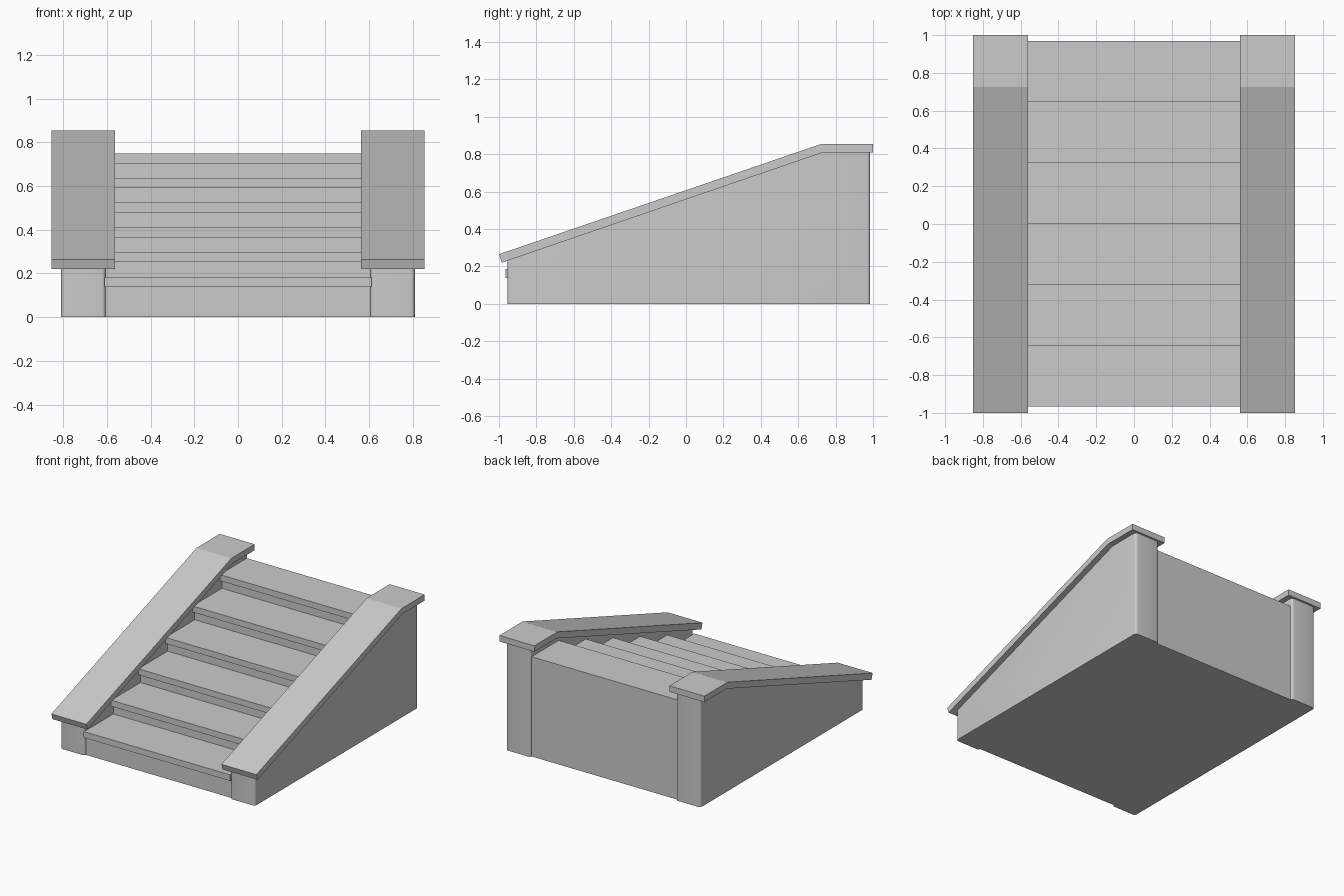
import bpy, bmesh

if "Cube" in bpy.data.objects:
    bpy.data.objects.remove(bpy.data.objects["Cube"], do_unlink=True)

# One plain stone colour
stone = bpy.data.materials.new("grey_stone")
stone.use_nodes = True
stone.diffuse_color = (0.6, 0.6, 0.6, 1)
stone.node_tree.nodes["Principled BSDF"].inputs["Base Color"].default_value = (0.6, 0.6, 0.6, 1)


def extrude_profile(name, profile, x0, x1):
    """Extrude a closed (y, z) profile along x."""
    bm = bmesh.new()
    face = bm.faces.new([bm.verts.new((x0, y, z)) for y, z in profile])
    ext = bmesh.ops.extrude_face_region(bm, geom=[face])
    verts = [v for v in ext["geom"] if isinstance(v, bmesh.types.BMVert)]
    bmesh.ops.translate(bm, verts=verts, vec=(x1 - x0, 0, 0))
    bmesh.ops.recalc_face_normals(bm, faces=bm.faces)
    return bm


def add_object(name, bm):
    mesh = bpy.data.meshes.new(name)
    bm.to_mesh(mesh)
    bm.free()
    obj = bpy.data.objects.new(name, mesh)
    bpy.context.collection.objects.link(obj)
    mesh.materials.append(stone)
    return obj


STEPS = 6
FRONT, BACK = -0.965, 0.97
RUN = (BACK - FRONT) / STEPS
FIRST, LAST = 0.185, 0.75
RISE = (LAST - FIRST) / (STEPS - 1)
THICK, NOSE = 0.046, 0.025
HALF = 0.61

# Stepped block behind the treads
outline = [(BACK, 0), (FRONT + NOSE, 0)]
for i in range(STEPS):
    y, z = FRONT + NOSE + i * RUN, FIRST + i * RISE - THICK
    outline += [(y, z), (y + RUN if i < STEPS - 1 else BACK, z)]
add_object("step_block", extrude_profile("step_block", outline, -HALF + 0.003, HALF - 0.003))

# Overhanging treads
for i in range(STEPS):
    y0, z1 = FRONT + i * RUN, FIRST + i * RISE
    y1 = min(y0 + RUN + NOSE, BACK)
    tread = [(y0, z1 - THICK), (y1, z1 - THICK), (y1, z1), (y0, z1)]
    add_object(f"tread_{i + 1}", extrude_profile("tread", tread, -HALF, HALF))

wall = [(-0.955, 0), (0.985, 0), (0.985, 0.82), (0.735, 0.82), (-0.955, 0.242)]
cap = [(-1, 0.265), (-0.985, 0.22), (0.735, 0.81), (1, 0.81), (1, 0.855), (0.725, 0.855)]

for side, label in ((1, "left"), (-1, "right")):
    # Side wall with rounded upright corners
    bm = extrude_profile("wall", wall, side * 0.605, side * 0.81)
    uprights = [e for e in bm.edges
                if abs(e.verts[0].co.z - e.verts[1].co.z) > 0.1
                and abs(e.verts[0].co.y - e.verts[1].co.y) < 0.001]
    bmesh.ops.bevel(bm, geom=uprights, offset=0.018, segments=4, profile=0.5, affect="EDGES")
    obj = add_object(f"{label}_side_wall", bm)
    bpy.ops.object.select_all(action="DESELECT")
    obj.select_set(True)
    bpy.context.view_layer.objects.active = obj
    bpy.ops.object.shade_smooth_by_angle(angle=0.6)

    # Sloping coping slab with a level top end
    add_object(f"{label}_coping", extrude_profile("coping", cap, side * 0.562, side * 0.853))
